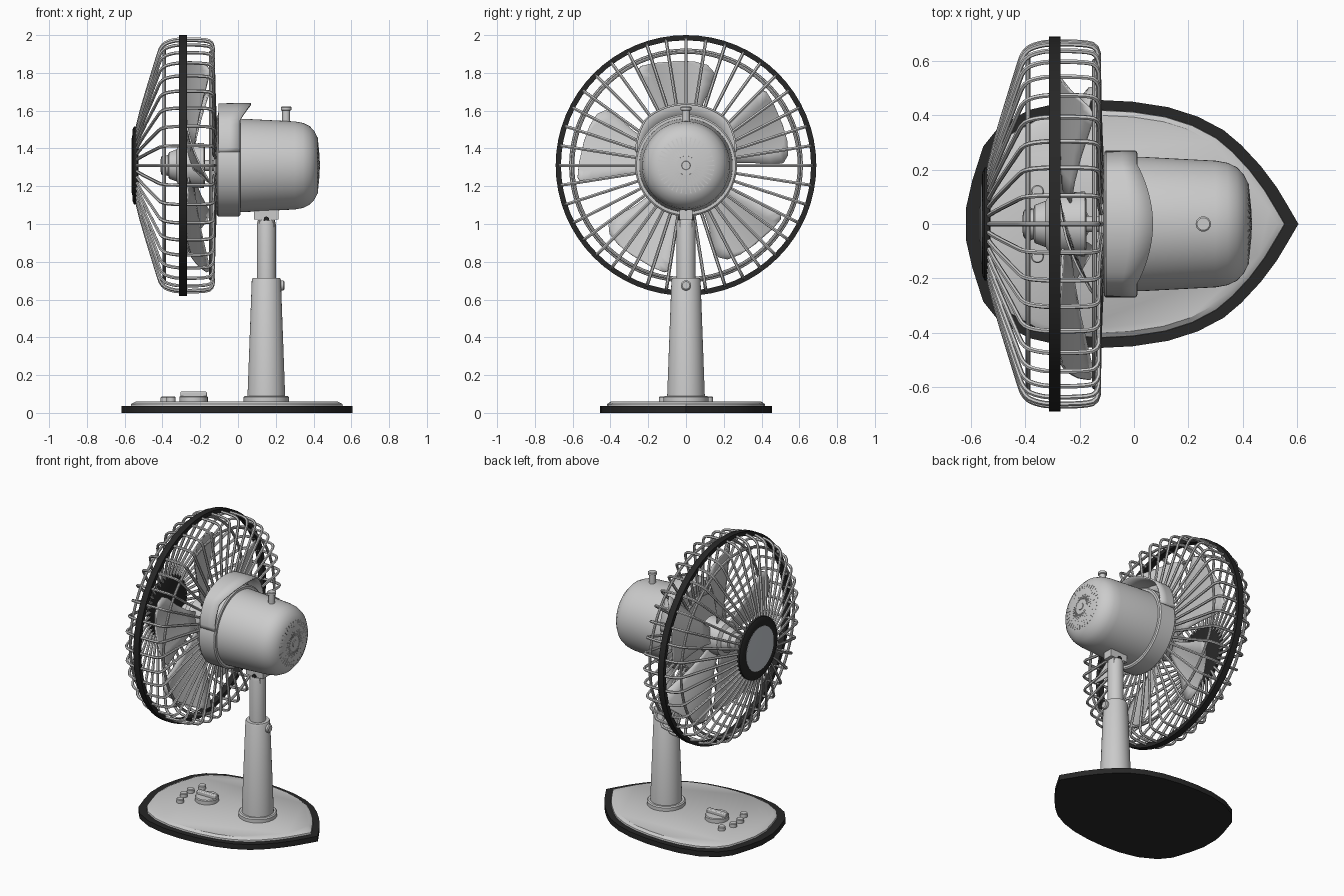
import bpy, bmesh
from math import cos, sin, pi, radians
from mathutils import Vector, Matrix

if "Cube" in bpy.data.objects:
    bpy.data.objects.remove(bpy.data.objects["Cube"])

FAN_Z = 1.31          # height of the fan axis
COL_X = 0.15          # column position
N_WIRES = 40


def material(name, c):
    m = bpy.data.materials.new(name)
    m.diffuse_color = (*c, 1)
    m.use_nodes = True
    m.node_tree.nodes["Principled BSDF"].inputs["Base Color"].default_value = m.diffuse_color
    return m


BLACK = material("black_plastic", (0.02, 0.02, 0.02))
SILVER = material("silver_plate", (0.55, 0.58, 0.62))


def finish(name, bm, mat=None, angle=35):
    bmesh.ops.recalc_face_normals(bm, faces=bm.faces)
    me = bpy.data.meshes.new(name)
    bm.to_mesh(me)
    bm.free()
    ob = bpy.data.objects.new(name, me)
    bpy.context.collection.objects.link(ob)
    if mat:
        me.materials.append(mat)
    bpy.ops.object.select_all(action='DESELECT')
    ob.select_set(True)
    bpy.context.view_layer.objects.active = ob
    bpy.ops.object.shade_smooth_by_angle(angle=radians(angle))
    return ob


def skin(bm, rings, closed=False):
    """Bridge vertex rings; cap the ends, or join last to first."""
    rings = [[bm.verts.new(p) for p in r] for r in rings]
    n = len(rings[0])
    pairs = list(zip(rings, rings[1:]))
    if closed:
        pairs.append((rings[-1], rings[0]))
    else:
        bm.faces.new(rings[0])
        bm.faces.new(rings[-1])
    for a, b in pairs:
        for i in range(n):
            j = (i + 1) % n
            bm.faces.new((a[i], a[j], b[j], b[i]))


def lathe(name, prof, axis='X', at=(0, 0, FAN_Z), mat=None, segs=48, closed=False):
    """Turn a profile of (position along axis, radius)."""
    def pt(h, r, t):
        c, s = r * cos(t), r * sin(t)
        p = {'X': (h, c, s), 'Y': (s, h, c), 'Z': (c, s, h)}[axis]
        return Vector(p) + Vector(at)
    bm = bmesh.new()
    skin(bm, [[pt(h, r, 2 * pi * i / segs) for i in range(segs)] for h, r in prof], closed)
    return finish(name, bm, mat)


def hoop(name, x, r, t):
    prof = [(x + t * cos(a * pi / 4), r + t * sin(a * pi / 4)) for a in range(8)]
    return lathe(name, prof, segs=80, closed=True)


def add_box(bm, size, mat):
    bmesh.ops.create_cube(bm, size=1, matrix=mat @ Matrix.Diagonal((*size, 1)))


# Base: shield-shaped outline, mirrored over the x axis
half = [(0.575, 0.06), (0.53, 0.135), (0.47, 0.215), (0.40, 0.29), (0.335, 0.345),
        (0.24, 0.395), (0.13, 0.43), (0.0, 0.45), (-0.12, 0.456), (-0.25, 0.45),
        (-0.38, 0.42), (-0.49, 0.36), (-0.55, 0.285), (-0.59, 0.16), (-0.613, 0.06)]
outline = [(0.61, 0)] + half + [(x, -y) for x, y in reversed(half)]


def slab(name, levels, mat=None):
    bm = bmesh.new()
    skin(bm, [[(x * s - 0.005, y * s, z) for x, y in outline] for z, s in levels])
    return finish(name, bm, mat)


slab("base_rim", [(0, 1), (0.036, 1)], BLACK)
slab("base_top", [(0.03, 0.92), (0.047, 0.915), (0.06, 0.875)])

# Controls on the base: dial with grip and four buttons
lathe("dial", [(0.055, 0.075), (0.085, 0.075), (0.09, 0.07)], 'Z', (-0.235, 0, 0), segs=32)
bm = bmesh.new()
add_box(bm, (0.14, 0.032, 0.03), Matrix.Translation((-0.235, 0, 0.098)))
grip = finish("dial_grip", bm)
bv = grip.modifiers.new("bevel", 'BEVEL')
bv.width, bv.segments = 0.006, 2
for x, y in ((-0.355, 0.12), (-0.385, 0.037), (-0.385, -0.037), (-0.355, -0.12)):
    lathe("button", [(0.055, 0.024), (0.082, 0.024), (0.086, 0.02)], 'Z', (x, y, 0), segs=16)

# Column, pole and locking knob
lathe("column_collar", [(0.055, 0.12), (0.083, 0.12), (0.09, 0.113)], 'Z', (COL_X, 0, 0))
lathe("column", [(0.08, 0.1), (0.705, 0.077), (0.715, 0.072)], 'Z', (COL_X, 0, 0))
lathe("pole", [(0.7, 0.05), (1.0, 0.05), (1.02, 0.045)], 'Z', (COL_X, 0, 0), segs=32)
lathe("height_knob", [(0.21, 0.018), (0.225, 0.018), (0.227, 0.027), (0.24, 0.027), (0.246, 0.02)],
      'X', (0, 0, 0.675), segs=20)

# Tilt joint under the motor
bm = bmesh.new()
add_box(bm, (0.13, 0.07, 0.05), Matrix.Translation((COL_X, 0, 1.048)))
add_box(bm, (0.08, 0.064, 0.08), Matrix.Translation((COL_X, 0, 1.025)))
finish("tilt_joint", bm)
lathe("tilt_pin", [(-0.045, 0.014), (0.045, 0.014)], 'Y', (COL_X, 0, 1.025), BLACK, 16)

# Motor housing
lathe("motor_housing", [(-0.02, 0.248), (0.03, 0.247), (0.3, 0.233), (0.345, 0.225), (0.38, 0.208),
                        (0.405, 0.18), (0.42, 0.15), (0.427, 0.1), (0.43, 0.03)], segs=64)
lathe("motor_collar", [(-0.118, 0.2), (-0.11, 0.265), (-0.105, 0.27), (0.005, 0.27), (0.012, 0.262),
                       (0.012, 0.24)], segs=64)
lathe("motor_shaft", [(-0.22, 0.03), (-0.1, 0.03)], segs=20)
lathe("vent_centre", [(0.425, 0.025), (0.434, 0.022)], segs=20)
bm = bmesh.new()
for i in range(36):
    rot = Matrix.Rotation(2 * pi * i / 36, 4, 'X')
    tilt = Matrix.Rotation(-0.1, 4, 'Y')
    add_box(bm, (0.012, 0.006, 0.1),
            Matrix.Translation((0.421, 0, FAN_Z)) @ rot @ Matrix.Translation((0, 0, 0.1)) @ tilt)
finish("vent_ribs", bm)
lathe("swing_knob", [(1.52, 0.021), (1.6, 0.021), (1.603, 0.028), (1.618, 0.028), (1.622, 0.023)],
      'Z', (0.255, 0, 0), segs=24)

# Flared hood over the motor collar
bm = bmesh.new()
rows = []
for i in range(-16, 17):
    t = radians(75) * i / 16
    k = max(0, (abs(t) - radians(40)) / radians(35))
    r = 0.325 - 0.053 * k
    xb = 0.01 + 0.06 * max(0, cos(min(2.1 * abs(t), pi / 2)))
    rows.append([bm.verts.new((x, q * sin(t), FAN_Z + q * cos(t)))
                 for x, q in ((-0.1, 0.26), (-0.1, r), ((xb - 0.1) / 2, r), (xb, r))])
for a, b in zip(rows, rows[1:]):
    for j in range(3):
        bm.faces.new((a[j], a[j + 1], b[j + 1], b[j]))
hood = finish("motor_hood", bm)
so = hood.modifiers.new("thickness", 'SOLIDIFY')
so.thickness, so.offset = 0.01, 0

# Hub and five pitched blades
lathe("blade_hub", [(-0.41, 0.03), (-0.405, 0.05), (-0.37, 0.055), (-0.365, 0.07), (-0.325, 0.085),
                    (-0.31, 0.11), (-0.18, 0.12), (-0.175, 0.09)], segs=40)
blade = [(0.08, -0.04, 0.04), (0.2, -0.07, 0.08), (0.32, -0.12, 0.13), (0.42, -0.175, 0.175),
         (0.48, -0.19, 0.2), (0.52, -0.16, 0.215), (0.545, -0.09, 0.19), (0.555, 0.0, 0.12)]
for b in range(5):
    a = radians(95 + 72 * b)
    bm = bmesh.new()
    rows = []
    for r, lo, hi in blade:
        row = []
        for i in range(7):
            s = lo + (hi - lo) * i / 6
            x = -0.25 + 0.3 * s + 0.8 * s * s
            row.append(bm.verts.new((x, r * cos(a) - s * sin(a), FAN_Z + r * sin(a) + s * cos(a))))
        rows.append(row)
    for p, q in zip(rows, rows[1:]):
        for i in range(6):
            bm.faces.new((p[i], p[i + 1], q[i + 1], q[i]))
    ob = finish("fan_blade", bm)
    so = ob.modifiers.new("thickness", 'SOLIDIFY')
    so.thickness, so.offset = 0.008, 0

# Wire cage: one bent wire repeated round the axis
wire = [(-0.54, 0.17), (-0.53, 0.24), (-0.43, 0.565), (-0.405, 0.645), (-0.34, 0.668), (-0.29, 0.67),
        (-0.2, 0.67), (-0.13, 0.66), (-0.13, 0.57), (-0.128, 0.4), (-0.12, 0.24)]
cu = bpy.data.curves.new("cage_wires", 'CURVE')
cu.dimensions = '3D'
cu.bevel_depth, cu.bevel_resolution = 0.009, 1
for i in range(N_WIRES):
    a = 2 * pi * i / N_WIRES
    sp = cu.splines.new('NURBS')
    sp.points.add(len(wire) - 1)
    for p, (x, r) in zip(sp.points, wire):
        p.co = (x, r * cos(a), FAN_Z + r * sin(a), 1)
    sp.order_u, sp.resolution_u, sp.use_endpoint_u = 3, 3, True
ob = bpy.data.objects.new("cage_wires", cu)
bpy.context.collection.objects.link(ob)
bpy.ops.object.select_all(action='DESELECT')
ob.select_set(True)
bpy.context.view_layer.objects.active = ob
bpy.ops.object.convert(target='MESH')
bpy.ops.object.shade_smooth_by_angle(angle=radians(50))

hoop("cage_front_hoop", -0.39, 0.61, 0.009)
hoop("cage_rear_hoop", -0.145, 0.6, 0.009)
hoop("cage_inner_hoop", -0.12, 0.25, 0.01)
lathe("cage_rim", [(-0.312, 0.662), (-0.312, 0.69), (-0.27, 0.69), (-0.27, 0.662)],
      mat=BLACK, segs=64, closed=True)

# Round centre plate on the cage front
lathe("centre_plate_rim", [(-0.528, 0.2), (-0.532, 0.207), (-0.55, 0.207), (-0.558, 0.19),
                           (-0.56, 0.155)], mat=BLACK)
lathe("centre_plate", [(-0.555, 0.148), (-0.562, 0.148), (-0.564, 0.14)], mat=SILVER)
